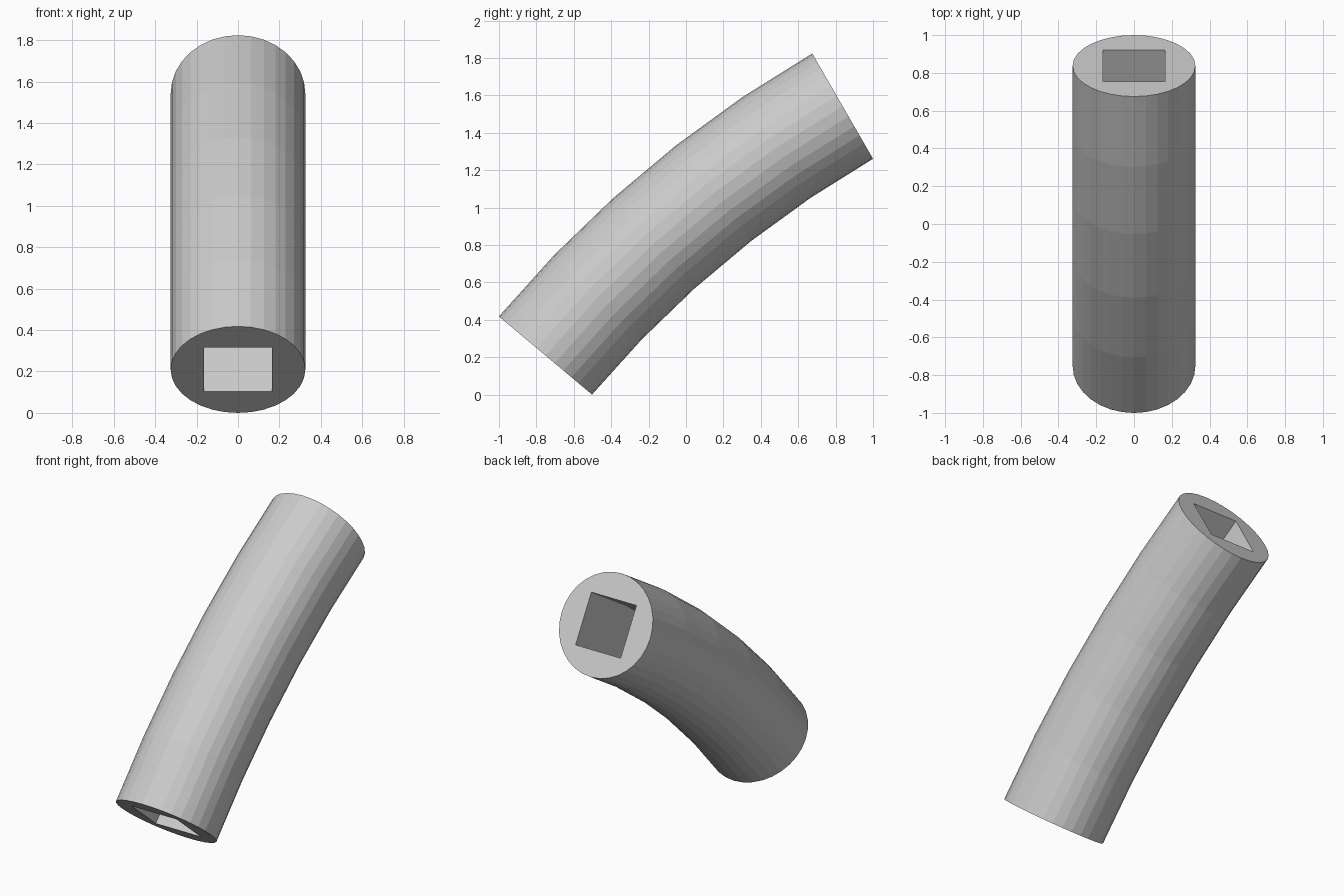
import bpy, bmesh
from math import sin, cos, pi, radians

if "Cube" in bpy.data.objects:
    bpy.data.objects.remove(bpy.data.objects["Cube"])

SIDES, SEGS = 32, 5
R, r, h = 5.972, 0.325, 0.165          # bend radius, tube radius, half width of the square bore
A0, A1 = radians(50), radians(30)      # path heading at the lower and upper ends
CY = 1 + (R - r) * sin(A1)             # bend centre
CZ = -(R - r) * cos(A0)

outline = [(r * cos(2 * pi * k / SIDES), r * sin(2 * pi * k / SIDES)) for k in range(SIDES)]
square = [(h, h), (-h, h), (-h, -h), (h, -h)]

bm = bmesh.new()


def ring(profile, t):
    return [bm.verts.new((u, CY - (R + v) * sin(t), CZ + (R + v) * cos(t))) for u, v in profile]


def sweep(profile):
    rings = [ring(profile, A0 + (A1 - A0) * i / SEGS) for i in range(SEGS + 1)]
    n = len(profile)
    for a, b in zip(rings, rings[1:]):
        for k in range(n):
            bm.faces.new((a[k], a[(k + 1) % n], b[(k + 1) % n], b[k]))
    return rings[0], rings[-1]


# Outer wall and square bore
outer_ends = sweep(outline)
bore_ends = sweep(square)

# End faces: four pieces each, between the square and the circle
q = SIDES // 4
for outer, bore in zip(outer_ends, bore_ends):
    for i in range(4):
        arc = [outer[(q // 2 + q * i + j) % SIDES] for j in range(q + 1)]
        bm.faces.new(arc + [bore[(i + 1) % 4], bore[i]])

bmesh.ops.recalc_face_normals(bm, faces=bm.faces[:])
mesh = bpy.data.meshes.new("curved_tube")
bm.to_mesh(mesh)
bm.free()
bpy.context.collection.objects.link(bpy.data.objects.new("curved_tube", mesh))
